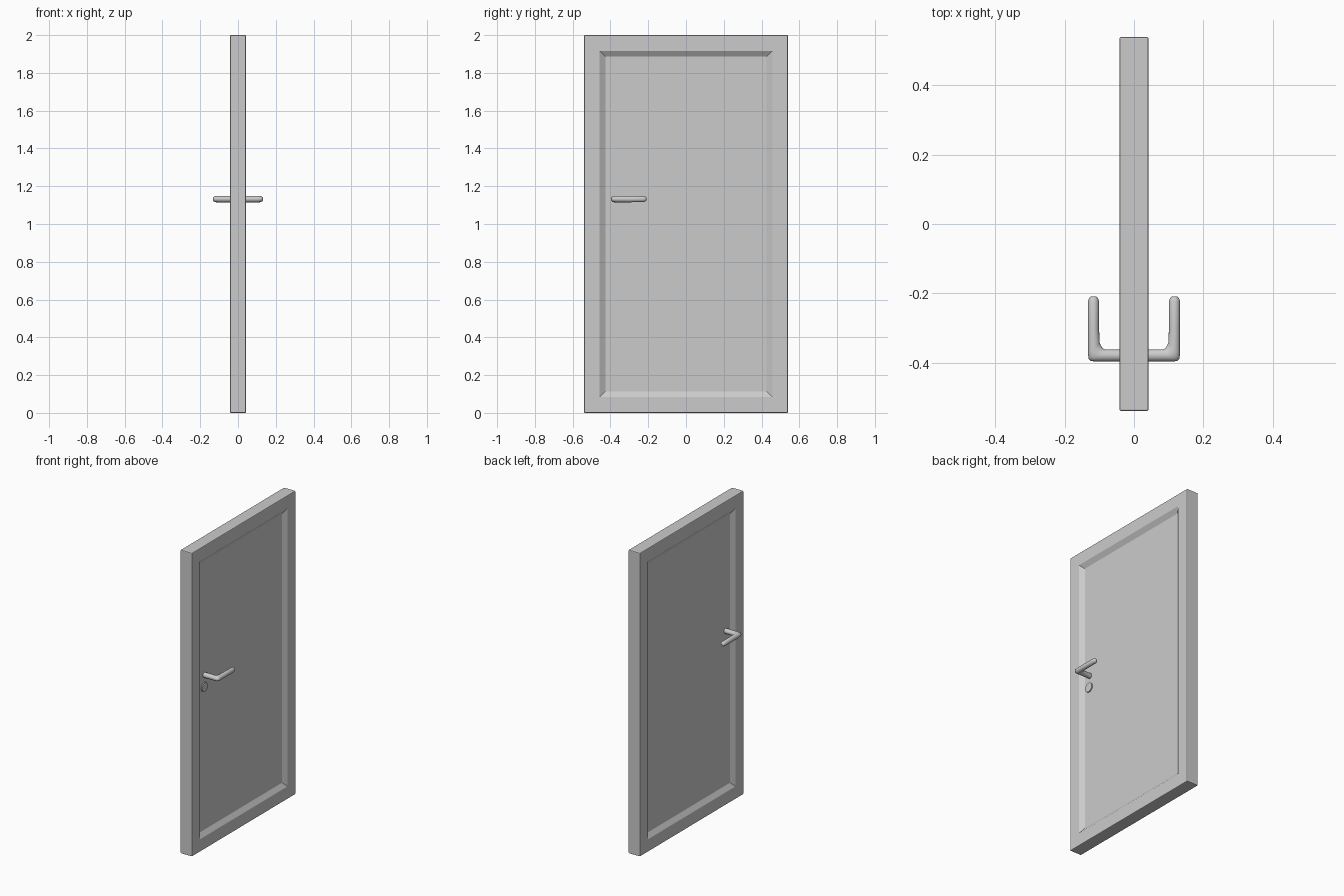
import bpy, bmesh, math
from mathutils import Vector, Matrix

if "Cube" in bpy.data.objects:
    bpy.data.objects.remove(bpy.data.objects["Cube"])


def add_object(name, bm, smooth=None):
    bmesh.ops.recalc_face_normals(bm, faces=bm.faces)
    mesh = bpy.data.meshes.new(name)
    bm.to_mesh(mesh)
    bm.free()
    obj = bpy.data.objects.new(name, mesh)
    bpy.context.collection.objects.link(obj)
    if smooth:
        bpy.ops.object.select_all(action='DESELECT')
        obj.select_set(True)
        bpy.context.view_layer.objects.active = obj
        bpy.ops.object.shade_smooth_by_angle(angle=math.radians(smooth))
    return obj


# Door slab: softened box with a sunken, sloped-edge panel on both faces
bm = bmesh.new()
bmesh.ops.create_cube(bm, size=1)
bmesh.ops.scale(bm, vec=(0.084, 1.08, 2.0), verts=bm.verts)
bmesh.ops.translate(bm, vec=(0, 0, 1), verts=bm.verts)
bmesh.ops.bevel(bm, geom=bm.edges[:], offset=0.005, segments=2, profile=0.5, affect='EDGES')
bm.normal_update()
sides = [f for f in bm.faces if abs(f.normal.x) > 0.99 and f.calc_area() > 1]
bmesh.ops.inset_individual(bm, faces=sides, thickness=0.078, use_even_offset=True)
bmesh.ops.inset_individual(bm, faces=sides, thickness=0.03, depth=-0.02, use_even_offset=True)
add_object("door_slab", bm)

# Lever handles: round tube swept through rings, each given by its
# inner and outer point (x, y), with a height radius
R, Z, N = 0.017, 1.132, 16
RINGS = [
    ((0.010, -0.363), (0.010, -0.397), R),
    ((0.085, -0.362), (0.110, -0.397), R),
    ((0.090, -0.359), (0.124, -0.396), R),
    ((0.096, -0.351), (0.131, -0.390), R),
    ((0.099, -0.343), (0.133, -0.375), R),
    ((0.101, -0.300), (0.133, -0.300), R),
    ((0.101, -0.224), (0.133, -0.224), 0.016),
    ((0.104, -0.215), (0.130, -0.215), 0.013),
    ((0.110, -0.209), (0.124, -0.209), 0.007),
]


def lever(name, side):
    bm = bmesh.new()
    loops = []
    for a, b, rz in RINGS:
        a, b = Vector((*a, 0)), Vector((*b, 0))
        mid, half = (a + b) / 2, (b - a) / 2
        ring = []
        for i in range(N):
            t = math.tau * i / N
            p = mid + half * math.cos(t)
            ring.append(bm.verts.new((side * p.x, p.y, Z + rz * math.sin(t))))
        loops.append(ring)
    for r0, r1 in zip(loops, loops[1:]):
        for i in range(N):
            j = (i + 1) % N
            bm.faces.new((r0[i], r0[j], r1[j], r1[i]))
    bm.faces.new(loops[0])
    bm.faces.new(loops[-1])
    add_object(name, bm, 50)


lever("lever_handle_right", 1)
lever("lever_handle_left", -1)

# Round lock plate below the handle, on one face only
bm = bmesh.new()
bmesh.ops.create_cone(bm, cap_ends=True, segments=32, radius1=0.03, radius2=0.03, depth=0.02,
                      matrix=Matrix.Translation((0.019, -0.385, 1.055)) @ Matrix.Rotation(math.pi / 2, 4, 'Y'))
add_object("lock_plate", bm, 30)
